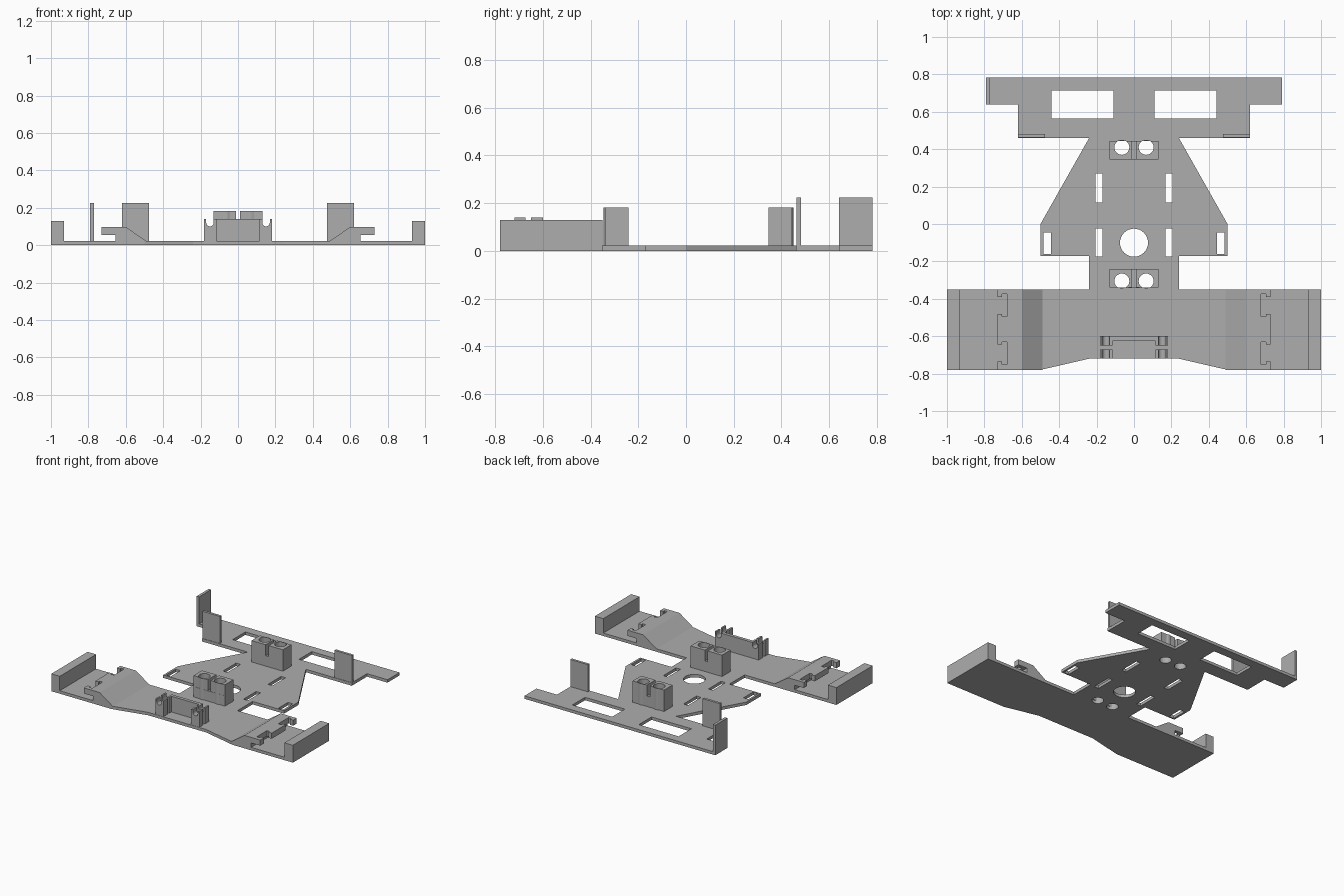
import bpy, bmesh, math
from mathutils import Matrix

if "Cube" in bpy.data.objects:
    bpy.data.objects.remove(bpy.data.objects["Cube"])

gray = bpy.data.materials.new("plain gray")
gray.diffuse_color = (0.42, 0.42, 0.42, 1)
gray.use_nodes = True
gray.node_tree.nodes["Principled BSDF"].inputs["Base Color"].default_value = gray.diffuse_color
T = 0.022  # base plate thickness


def prism(name, loops, a, b, upright=False):
    """Extrude outlines (first outer, rest holes) from a to b along z, or along y if upright."""
    cu = bpy.data.curves.new(name, 'CURVE')
    cu.dimensions, cu.fill_mode = '2D', 'BOTH'
    cu.extrude = (b - a) / 2
    for pts in loops:
        sp = cu.splines.new('POLY')
        sp.points.add(len(pts) - 1)
        for p, (x, y) in zip(sp.points, pts):
            p.co = (x, y, 0, 1)
        sp.use_cyclic_u = True
        sp.use_smooth = False
    tmp = bpy.data.objects.new(name + "_outline", cu)
    bpy.context.collection.objects.link(tmp)
    bpy.context.view_layer.update()
    dg = bpy.context.evaluated_depsgraph_get()
    me = bpy.data.meshes.new_from_object(tmp.evaluated_get(dg))
    bpy.data.objects.remove(tmp)
    mid = (a + b) / 2
    if upright:
        me.transform(Matrix.Translation((0, mid, 0)) @ Matrix.Rotation(math.pi / 2, 4, 'X'))
    else:
        me.transform(Matrix.Translation((0, 0, mid)))
    bm = bmesh.new()
    bm.from_mesh(me)
    bmesh.ops.remove_doubles(bm, verts=bm.verts, dist=1e-5)
    bmesh.ops.recalc_face_normals(bm, faces=bm.faces)
    for f in bm.faces:
        f.smooth = False
    bm.to_mesh(me)
    bm.free()
    me.materials.clear()
    me.materials.append(gray)
    ob = bpy.data.objects.new(name, me)
    bpy.context.collection.objects.link(ob)
    return ob


def rect(x0, x1, y0, y1):
    return [(x0, y0), (x1, y0), (x1, y1), (x0, y1)]


def circle(cx, cy, r, n=32):
    return [(cx + r * math.cos(2 * math.pi * i / n), cy + r * math.sin(2 * math.pi * i / n))
            for i in range(n)]


def flip(pts, s):
    return [(s * x, y) for x, y in pts]


# Base plate with its windows, slots and round holes
half = [(0.24, -0.72), (0.5, -0.78), (1, -0.78), (1, -0.35), (0.24, -0.35), (0.24, -0.17),
        (0.5, -0.17), (0.5, 0.0), (0.24, 0.46), (0.62, 0.46), (0.62, 0.64), (0.79, 0.64),
        (0.79, 0.782)]
loops = [half + flip(half, -1)[::-1], circle(0, -0.1, 0.075)]
for s in (1, -1):
    for r in (rect(0.11, 0.44, 0.565, 0.715), rect(0.168, 0.205, 0.115, 0.27),
              rect(0.168, 0.205, -0.175, -0.025), rect(0.445, 0.485, -0.16, -0.045)):
        loops.append(flip(r, s))
    for cy in (0.41, -0.305):
        loops.append(circle(s * 0.065, cy, 0.04))
prism("base_plate", loops, 0, T)

# Two sensor blocks, each with two bores and a central slot
for label, y0, y1, cy in (("front", -0.34, -0.24, -0.305), ("back", 0.345, 0.445, 0.41)):
    bores = [circle(s * 0.065, cy, 0.04) for s in (1, -1)]
    prism(label + "_block_base", [rect(-0.13, 0.13, y0, y1)] + bores, T, 0.10)
    for s, side, bore in ((1, "right", bores[0]), (-1, "left", bores[1])):
        prism(f"{label}_block_top_{side}", [flip(rect(0.012, 0.13, y0, y1), s), bore], 0.10, 0.182)

for s, side in ((1, "right"), (-1, "left")):
    # Outer end walls
    prism("end_wall_" + side, [flip(rect(0.93, 1, -0.78, -0.35), s)], T, 0.13)
    # Ramped support and its overhanging hooked lip
    ramp = [(0.49, T), (0.6, 0.097), (0.655, 0.097), (0.655, T)]
    prism("ramp_" + side, [flip(ramp, s)], -0.78, -0.35, True)
    lip = [(0.655, -0.78), (0.73, -0.78)]
    for y0, y1 in ((-0.75, -0.63), (-0.495, -0.375)):
        lip += [(0.73, y0 + 0.015), (0.705, y0 + 0.015), (0.705, y0), (0.68, y0),
                (0.68, y1), (0.705, y1), (0.705, y1 - 0.015), (0.73, y1 - 0.015)]
    lip += [(0.73, -0.35), (0.655, -0.35)]
    prism("hooked_lip_" + side, [flip(lip, s)], 0.055, 0.097)
    # Axle clips with a rounded notch
    notch = [(0.15 + 0.02 * math.cos(a), 0.12 + 0.02 * math.sin(a))
             for a in (math.pi + math.pi * i / 8 for i in range(9))]
    clip = [(0.115, T), (0.115, 0.14), (0.13, 0.14)] + notch + \
           [(0.17, 0.14), (0.182, 0.14), (0.182, T)]
    for label, y0, y1 in (("front", -0.718, -0.672), ("back", -0.65, -0.60)):
        prism(f"{label}_clip_{side}", [flip(clip, s)], y0, y1, True)
    # Upright tabs at the back
    prism("upright_tab_" + side, [flip(rect(0.475, 0.62, 0.463, 0.482), s)], T, 0.225)

# Thin wall between the clips
prism("clip_wall", [rect(-0.115, 0.115, -0.625, -0.60)], T, 0.14)
# Single tall wall at the back left end
prism("back_end_wall", [rect(-0.79, -0.77, 0.64, 0.782)], T, 0.225)
